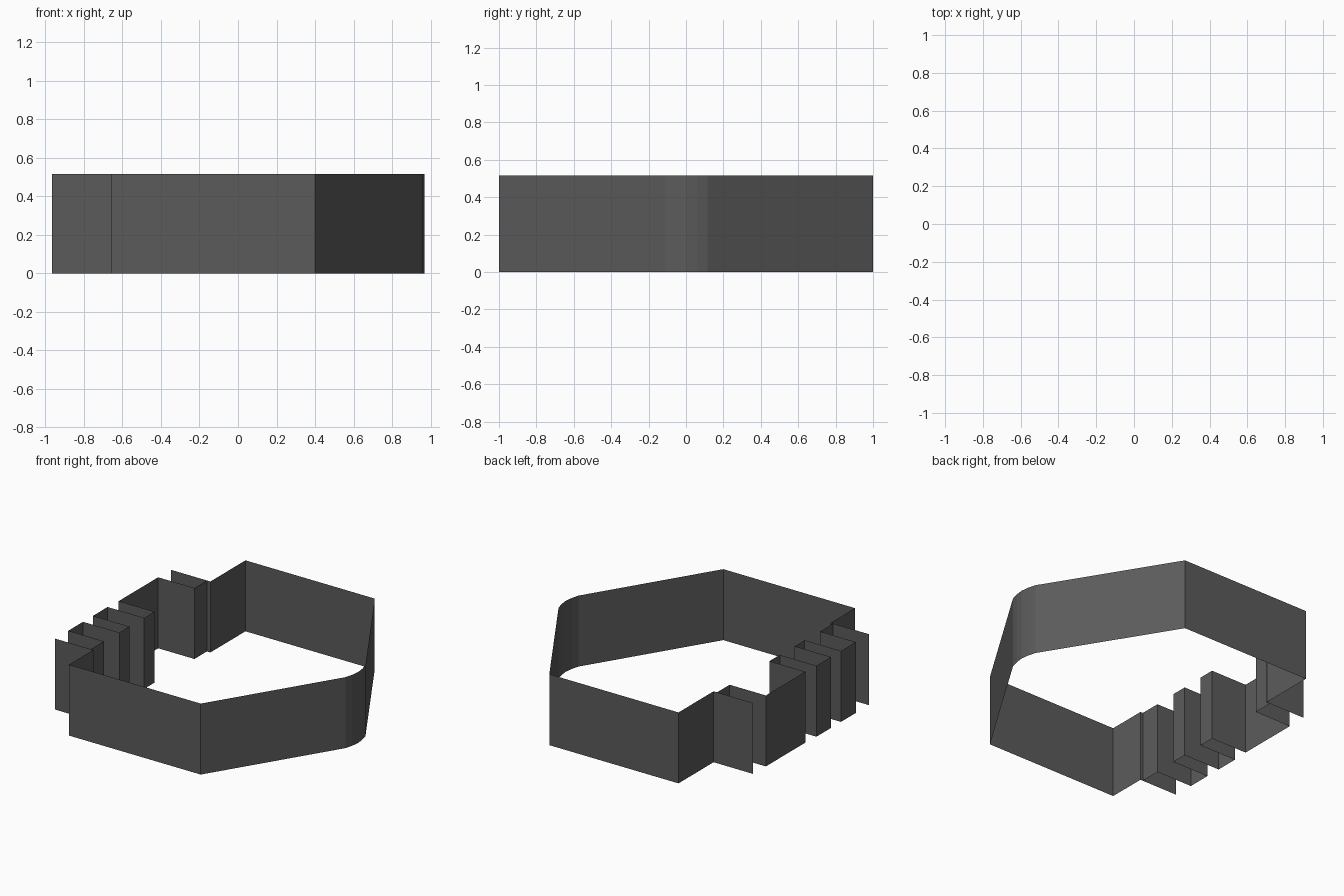
import bpy, bmesh

if "Cube" in bpy.data.objects:
    bpy.data.objects.remove(bpy.data.objects["Cube"])

H = 0.516
OUT = -0.967   # outer ends of the pleats

def material(name, rgb):
    m = bpy.data.materials.new(name)
    m.diffuse_color = (*rgb, 1)
    m.use_nodes = True
    m.node_tree.nodes["Principled BSDF"].inputs["Base Color"].default_value = m.diffuse_color
    return m

grey = material("dark grey", (0.105, 0.105, 0.108))

def ribbon(name, path):
    """Zero-thickness vertical wall along a plan outline."""
    bm = bmesh.new()
    low = [bm.verts.new((x, y, 0)) for x, y in path]
    top = [bm.verts.new((x, y, H)) for x, y in path]
    for i in range(len(path) - 1):
        bm.faces.new((low[i], low[i + 1], top[i + 1], top[i]))
    me = bpy.data.meshes.new(name)
    bm.to_mesh(me)
    bm.free()
    me.materials.append(grey)
    ob = bpy.data.objects.new(name, me)
    bpy.context.collection.objects.link(ob)

# Main outline: front-left corner, around the blunt nose, to the back-left return
nose = [(0.945, 0.115), (0.96, 0.06)]
ribbon("outer_wall",
       [(-0.66, -0.72), (-0.66, -1), (0.4, -1)]
       + [(x, -y) for x, y in nose] + [(0.968, 0)] + nose[::-1]
       + [(0.4, 1), (-0.64, 1), (-0.64, 0.6)])

# Folded left side: alternates between inner and outer lines
path = [(-0.68, -0.72), (-0.68, -0.57)]
for y0, y1, inner in ((-0.57, -0.40, -0.675), (-0.285, -0.118, -0.672)):
    path += [(OUT, y0), (OUT, y1), (inner, y1)]
    path.append((inner, -0.285 if y0 < -0.5 else 0.0))
path += [(-0.96, 0.0), (-0.96, 0.453), (-0.668, 0.453), (-0.668, 0.597)]
ribbon("pleated_wall", path)

# Free-standing end flaps
ribbon("front_flap", [(-0.66, -0.72), (OUT, -0.72)])
ribbon("back_flap", [(-0.64, 0.597), (-0.957, 0.597)])
